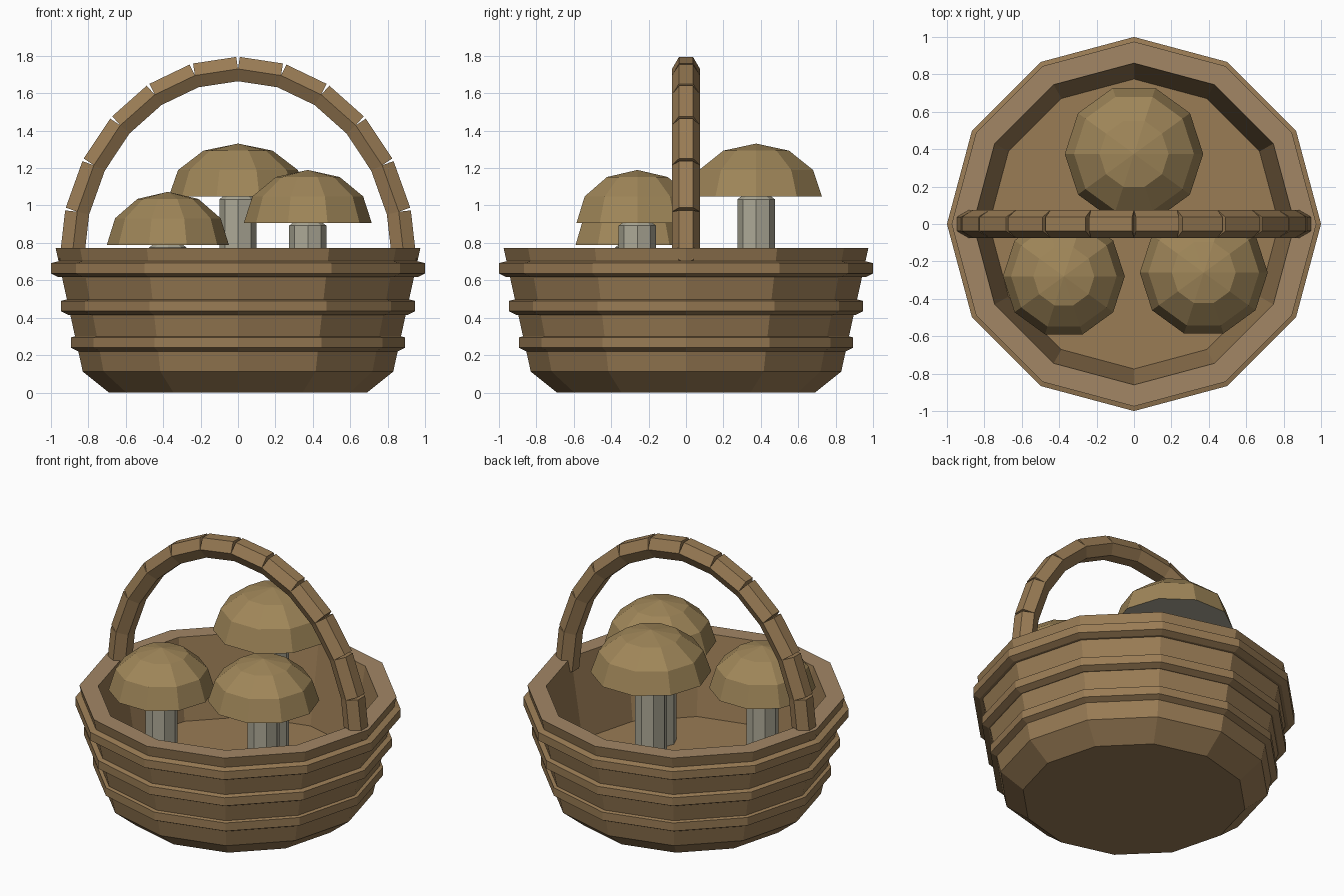
import bpy, bmesh
from math import sin, cos, pi
from mathutils import Vector, Matrix

if "Cube" in bpy.data.objects:
    bpy.data.objects.remove(bpy.data.objects["Cube"])


def material(name, rgb):
    m = bpy.data.materials.new(name)
    m.diffuse_color = (*rgb, 1)
    m.use_nodes = True
    m.node_tree.nodes["Principled BSDF"].inputs["Base Color"].default_value = m.diffuse_color
    return m


WICKER = material("wicker", (0.32, 0.20, 0.09))
RIM = material("rim_wicker", (0.36, 0.24, 0.13))
CAP = material("cap_tan", (0.35, 0.24, 0.10))
STEM = material("stem_cream", (0.42, 0.40, 0.31))


def finish(name, bm, *mats):
    bmesh.ops.recalc_face_normals(bm, faces=bm.faces)
    me = bpy.data.meshes.new(name)
    bm.to_mesh(me)
    bm.free()
    for m in mats:
        me.materials.append(m)
    ob = bpy.data.objects.new(name, me)
    bpy.context.collection.objects.link(ob)
    return ob


def lathe(name, profile, sides, mats, loc=(0, 0, 0), closed=False, mat_rows=None):
    """Revolve (r, z) points round z; r = 0 becomes a single pole vertex."""
    bm = bmesh.new()
    rows = []
    for r, z in profile:
        if r == 0:
            rows.append([bm.verts.new((loc[0], loc[1], loc[2] + z))] * sides)
        else:
            rows.append([bm.verts.new((loc[0] + r * cos(2 * pi * i / sides),
                                       loc[1] + r * sin(2 * pi * i / sides),
                                       loc[2] + z)) for i in range(sides)])
    for k in range(len(rows) if closed else len(rows) - 1):
        a, b = rows[k], rows[(k + 1) % len(rows)]
        for i in range(sides):
            j = (i + 1) % sides
            quad = list(dict.fromkeys([a[i], a[j], b[j], b[i]]))
            face = bm.faces.new(quad)
            face.material_index = (mat_rows or {}).get(k, 0)
    return finish(name, bm, *mats)


# Basket: outside wall, rim, inside wall and floor
FLOOR = 0.24
lathe("basket", [(0, 0), (0.69, 0), (0.83, 0.112), (0.975, 0.772),
                 (0.86, 0.772), (0.775, FLOOR), (0, FLOOR)],
      12, [WICKER, RIM], mat_rows={3: 1})

# Raised bands round the basket
for n, (r, z) in enumerate([(0.893, 0.24), (0.946, 0.435), (1.0, 0.637)]):
    lathe(f"band_{n + 1}", [(r - 0.09, z - 0.02), (r - 0.04, z - 0.02), (r, z),
                            (r, z + 0.055), (r - 0.04, z + 0.065), (r - 0.09, z + 0.065)],
          12, [WICKER], closed=True)

# Handle: twelve straight six-sided pieces along a half ellipse
path = [Vector((0.89 * cos(pi * i / 12), 0, 0.70 + 1.03 * sin(pi * i / 12)))
        for i in range(13)]
bm = bmesh.new()
for p, q in zip(path, path[1:]):
    d = (q - p).normalized()
    side = Vector((0, 1, 0))
    rot = Matrix((side, d.cross(side), d)).transposed().to_4x4()
    bmesh.ops.create_cone(bm, cap_ends=True, segments=6, radius1=0.075, radius2=0.075,
                          depth=(q - p).length,
                          matrix=Matrix.Translation((p + q) / 2) @ rot @ Matrix.Rotation(pi / 2, 4, 'Z'))
# keep hexagon corners pointing to front and back
ys = max(v.co.y for v in bm.verts)
if ys < 0.07:
    bmesh.ops.scale(bm, vec=(1, 0.075 / ys, 1), verts=bm.verts)
finish("handle", bm, WICKER)

# Mushrooms: half-dome cap with flat underside, on an eight-sided stem
for name, x, y, rim, r in [("back", 0, 0.375, 1.048, 0.37),
                           ("left", -0.375, -0.28, 0.79, 0.326),
                           ("right", 0.373, -0.26, 0.907, 0.342)]:
    dome = [(r * cos(pi * k / 6), 0.283 * sin(pi * k / 6)) for k in range(3)]
    lathe(f"{name}_mushroom_cap", [(0, 0)] + dome + [(0, 0.283)], 10, [CAP, STEM],
          loc=(x, y, rim), mat_rows={0: 1})
    lathe(f"{name}_mushroom_stem", [(0, FLOOR - 0.01), (0.1, FLOOR - 0.01),
                                    (0.1, rim - 0.015), (0.08, rim), (0, rim)],
          8, [STEM], loc=(x, y, 0))
